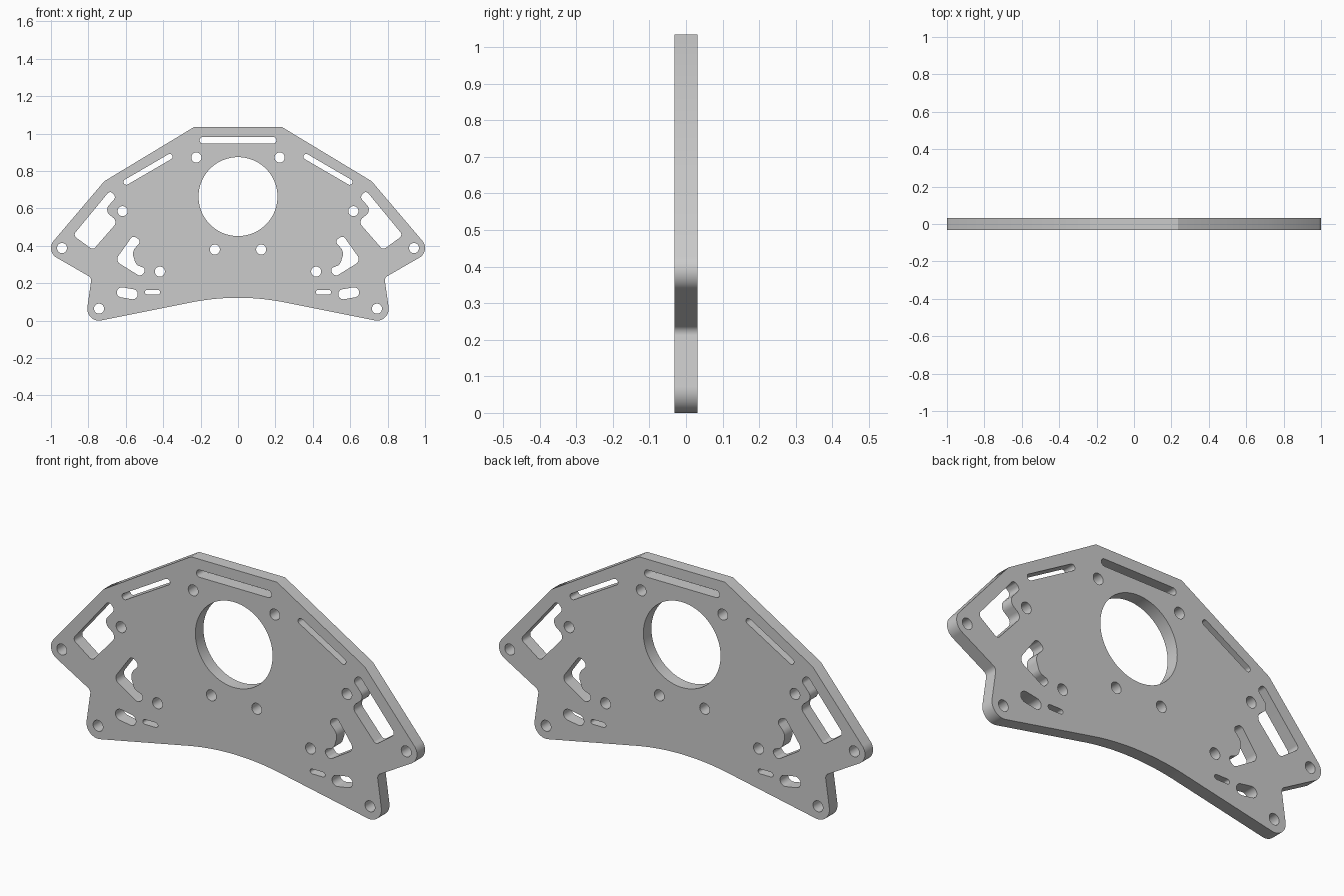
import bpy, bmesh
from math import cos, sin, radians, pi, atan2
from mathutils import Vector

if "Cube" in bpy.data.objects:
    bpy.data.objects.remove(bpy.data.objects["Cube"])

HALF_THICKNESS = 0.0315


def arc(cx, cz, r, a0, a1, n=14):
    """Points on an arc, angles in degrees."""
    return [(cx + r * cos(radians(a0 + (a1 - a0) * i / n)),
             cz + r * sin(radians(a0 + (a1 - a0) * i / n))) for i in range(n + 1)]


def circle(cx, cz, r, n=32):
    return arc(cx, cz, r, 0, 360, n)[:-1]


def slot(a, b, r):
    """Round-ended slot between two centres."""
    t = atan2(b[1] - a[1], b[0] - a[0]) * 180 / pi
    return arc(*b, r, t - 90, t + 90) + arc(*a, r, t + 90, t + 270)


def rounded(corners, n=8):
    """Closed polygon of (x, z, radius) with filleted corners."""
    pts = []
    for i, (x, z, r) in enumerate(corners):
        p = Vector((x, z))
        u = (Vector(corners[i - 1][:2]) - p).normalized()
        v = (Vector(corners[(i + 1) % len(corners)][:2]) - p).normalized()
        if r == 0:
            pts.append((x, z))
            continue
        half = u.angle(v) / 2
        c = p + (u + v).normalized() * (r / sin(half))
        d = r * cos(half) / sin(half)
        s, e = p + u * d - c, p + v * d - c
        for k in range(n + 1):
            q = s.lerp(e, k / n).normalized() * r + c
            pts.append((q.x, q.y))
    return pts


def mirrored(pts):
    return [(-x, z) for x, z in reversed(pts)]


# Outer outline: right half with two round lugs, mirrored to the left
sharp = lambda pts: [(x, z, 0) for x, z in pts]
half = sharp([(0.235, 1.035), (0.715, 0.745)])
half += sharp(arc(0.941, 0.388, 0.059, 40, -60))
half += [(0.783, 0.229, 0.025)]
half += sharp(arc(0.743, 0.063, 0.063, 8, -101))
half += sharp(arc(0, 0.122 - 1.28, 1.28, 79.2, 90))
left = [(-x, z, r) for x, z, r in reversed(half[:-1])]
loops = [rounded(half + left)]

# Central bore and top slot
loops.append(circle(0, 0.663, 0.211, 96))
loops.append(slot((-0.187, 0.964), (0.187, 0.964), 0.018))

# Openings repeated on both sides
side = [circle(x, z, 0.027) for x, z in (
    (0.223, 0.872), (0.617, 0.585), (0.124, 0.38),
    (0.418, 0.262), (0.941, 0.388), (0.743, 0.064))]
side.append(slot((0.365, 0.876), (0.597, 0.741), 0.015))
side.append(slot((0.563, 0.141), (0.621, 0.151), 0.027))
side.append(slot((0.428, 0.152), (0.486, 0.152), 0.012))
# large side window, notched around its bolt hole
side.append(rounded([(0.685, 0.695, 0.018), (0.882, 0.456, 0.02), (0.775, 0.378, 0.018),
                     (0.642, 0.53, 0.03), (0.715, 0.588, 0.035), (0.65, 0.662, 0.022)]))
# lower curved window
side.append(rounded([(0.562, 0.455, 0.02), (0.658, 0.32, 0.03), (0.522, 0.236, 0.02),
                     (0.485, 0.276, 0.018), (0.545, 0.298, 0.035), (0.568, 0.37, 0.05),
                     (0.515, 0.425, 0.02)]))
for pts in side:
    loops += [pts, mirrored(pts)]

# Filled, extruded plate
curve = bpy.data.curves.new("mounting_plate", 'CURVE')
curve.dimensions = '2D'
curve.fill_mode = 'BOTH'
curve.extrude = HALF_THICKNESS
for pts in loops:
    sp = curve.splines.new('POLY')
    sp.points.add(len(pts) - 1)
    for p, (x, z) in zip(sp.points, pts):
        p.co = (x, z, 0, 1)
    sp.use_cyclic_u = True
plate = bpy.data.objects.new("mounting_plate", curve)
bpy.context.collection.objects.link(plate)
plate.rotation_euler.x = pi / 2
bpy.context.view_layer.objects.active = plate
plate.select_set(True)
bpy.ops.object.convert(target='MESH')
bpy.ops.object.transform_apply(location=False, rotation=True, scale=False)

# Weld caps to walls and shade
plate = bpy.context.object
bm = bmesh.new()
bm.from_mesh(plate.data)
bmesh.ops.remove_doubles(bm, verts=bm.verts, dist=1e-5)
bmesh.ops.recalc_face_normals(bm, faces=bm.faces)
bm.to_mesh(plate.data)
bm.free()
bpy.ops.object.shade_smooth_by_angle(angle=radians(30))
